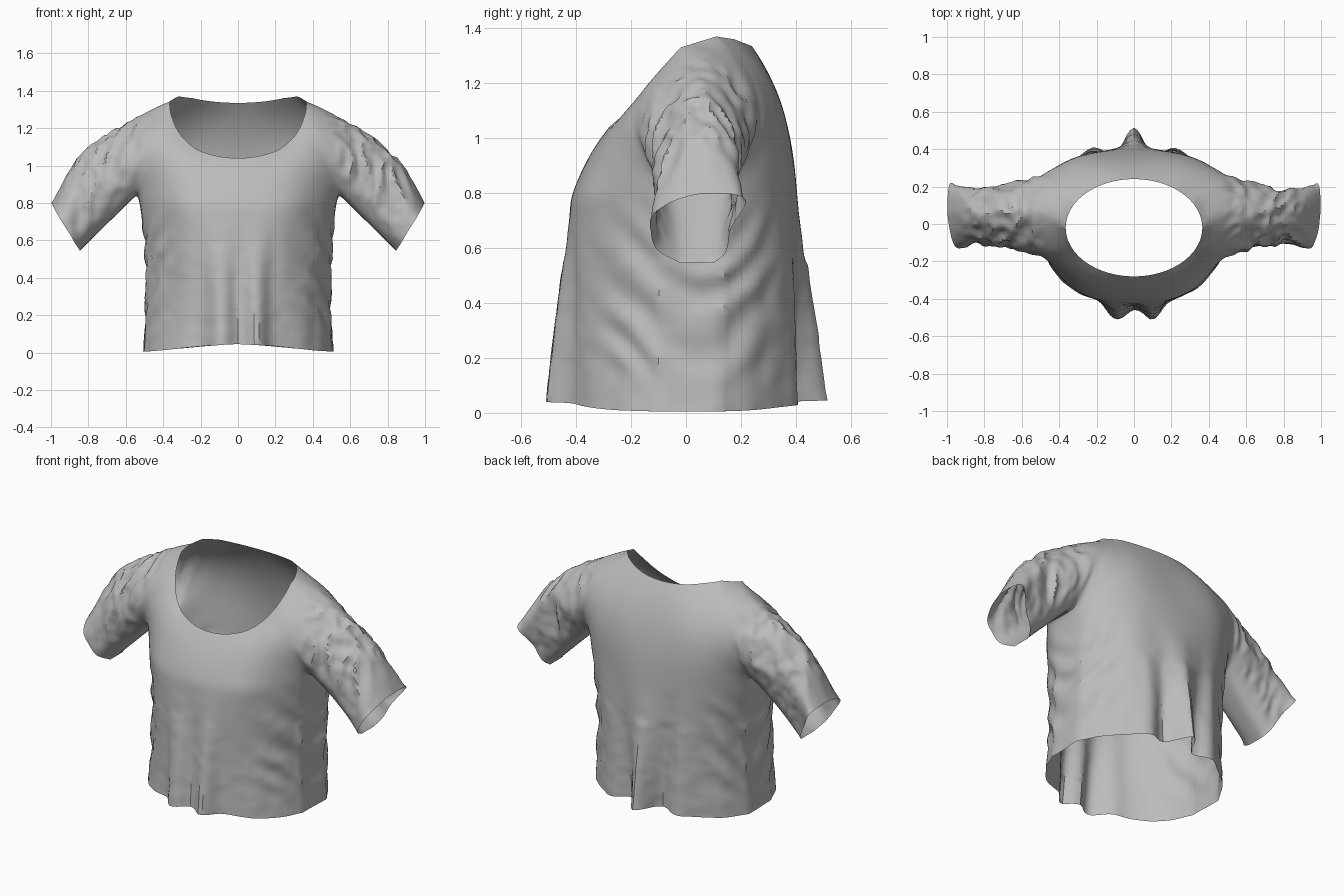
import bpy, bmesh, math
from mathutils import Vector, noise

if "Cube" in bpy.data.objects:
    bpy.data.objects.remove(bpy.data.objects["Cube"])

NF, NS, NB, NU = 28, 56, 28, 6          # columns: front, sleeve, back, underarm


def smooth(a, b, v):
    t = max(0.0, min(1.0, (v - a) / (b - a)))
    return t * t * (3 - 2 * t)


def ghost(a, b):
    # Mirror across the centre line, otherwise extend the curve straight
    return Vector((-b.x, b.y, b.z)) if a.x == 0 else 2 * a - b


def curve(keys, n):
    """Smooth curve through the keys, resampled to n + 1 even points."""
    k = [Vector(p) for p in keys]
    k = [ghost(k[0], k[1])] + k + [ghost(k[-1], k[-2])]
    pts = []
    for i in range(1, len(k) - 2):
        a, b, c, d = k[i - 1:i + 3]
        for s in range(30):
            t = s / 30
            pts.append(0.5 * (2 * b + (c - a) * t + (2 * a - 5 * b + 4 * c - d) * t * t
                              + (3 * b - a - 3 * c + d) * t ** 3))
    pts.append(k[-2])
    length = [0.0]
    for p, q in zip(pts, pts[1:]):
        length.append(length[-1] + (q - p).length)
    out, j = [], 0
    for i in range(n + 1):
        target = length[-1] * i / n
        while j < len(pts) - 2 and length[j + 1] < target:
            j += 1
        t = (target - length[j]) / max(length[j + 1] - length[j], 1e-9)
        out.append(pts[j].lerp(pts[j + 1], min(t, 1)))
    return out


def bridge(a, b):
    return [a.lerp(b, i / NU) for i in range(NU + 1)]


def ring(front, sleeve, back):
    return [curve(front, NF), curve(sleeve, NS), curve(back, NB)]


# Neckline: an ellipse from above, scooped at the front
def neck_point(deg):
    s, c = math.sin(math.radians(deg)), math.cos(math.radians(deg))
    table = [(-1, 1.04), (-.8, 1.085), (-.57, 1.155), (-.28, 1.25),
             (0, 1.33), (.5, 1.37), (.75, 1.36), (1, 1.335)]
    for (a, za), (b, zb) in zip(table, table[1:]):
        if s <= b + 1e-6:
            z = za + (zb - za) * (s - a) / (b - a)
            break
    return Vector((0 if abs(deg) == 90 else .365 * c, -.02 + .26 * s, z))


neck = [[neck_point(a + (b - a) * i / n) for i in range(n + 1)]
        for a, b, n in ((-90, -35, NF), (-35, 35, NS), (35, 90, NB))]

# Halfway ring of the yoke
rf, rb = (.435, -.215, 1.03), (.44, .29, 1.10)
middle = ring([(0, -.36, .92), (.25, -.325, .945), rf],
              [rf, (.46, -.13, 1.18), (.49, .05, 1.285), (.465, .21, 1.225), rb],
              [rb, (.25, .35, 1.1), (0, .355, 1.1)])

# Chest line and armhole, meeting at the underarm
uf, ub = (.535, -.09, .85), (.535, .15, .85)
outer = ring([(0, -.42, .78), (.27, -.38, .79), (.43, -.24, .81), uf],
             [uf, (.565, -.155, .97), (.59, -.11, 1.11), (.62, .05, 1.215),
              (.6, .19, 1.13), (.575, .245, .99), ub],
             [ub, (.44, .275, .82), (.27, .37, .8), (0, .405, .79)])

# Cuff
cf, cb = (.845, -.02, .545), (.845, .10, .545)
cuff = curve([cf, (.875, -.10, .59), (.91, -.125, .65), (.96, -.115, .73), (.995, .04, .795),
              (.985, .215, .78), (.92, .17, .68), (.87, .145, .585), cb], NS)

# Hem with its folds
hf, hb = (.505, -.10, .005), (.505, .12, .005)
hem_front = curve([(0, -.46, .045), (.10, -.51, .04), (.19, -.42, .035),
                   (.33, -.35, .02), (.43, -.25, .01), hf], NF)
hem_back = curve([hb, (.435, .24, .01), (.33, .335, .02), (.22, .41, .03),
                  (.10, .375, .04), (0, .515, .045)], NB)

bm = bmesh.new()


def grid(rows):
    """Quads for one half and its mirror image."""
    for side in (1, -1):
        vs = [[bm.verts.new((p.x * side, p.y, p.z)) for p in r] for r in rows]
        for r, q in zip(vs, vs[1:]):
            for i in range(len(r) - 1):
                f = (r[i], r[i + 1], q[i + 1], q[i])
                bm.faces.new(f if side == 1 else f[::-1])


# Yoke: neck to chest and armholes
for a, b, c in zip(neck, middle, outer):
    rows = []
    for i in range(21):
        t = i / 20
        rows.append([p * (2 * (t - .5) * (t - 1)) + q * (4 * t * (1 - t)) + r * (2 * t * (t - .5))
                     for p, q, r in zip(a, b, c)])
    grid(rows)

# Sleeve: armhole to cuff, rounded along the top and narrower halfway
arm = outer[1] + bridge(Vector(ub), Vector(uf))[1:]
end = cuff + bridge(Vector(cb), Vector(cf))[1:]
rows = []
for i in range(37):
    t = i / 36
    row = []
    for j, (p, q) in enumerate(zip(arm, end)):
        top = math.sin(math.pi * min(j / NS, 1)) ** 2
        v = p.lerp(q, t) + Vector((.035, 0, .045)) * top * math.sin(math.pi * t)
        v.y = .04 + (v.y - .04) * (1 - .14 * math.sin(math.pi * t))
        row.append(v)
    rows.append(row)
grid(rows)

# Body: chest to hem, slightly waisted
chest = outer[0] + bridge(Vector(uf), Vector(ub))[1:-1] + outer[2]
hem = hem_front + bridge(Vector(hf), Vector(hb))[1:-1] + hem_back
rows = []
for i in range(45):
    t = i / 44
    row = []
    for p, q in zip(chest, hem):
        v = p.lerp(q, t)
        v.x *= 1 - .06 * math.sin(math.pi * t)
        row.append(v)
    rows.append(row)
grid(rows)

# Join the parts and relax the joins
bmesh.ops.remove_doubles(bm, verts=bm.verts, dist=1e-5)
inner = [v for v in bm.verts if not v.is_boundary and v.co.z > .55]
for _ in range(10):
    bmesh.ops.smooth_vert(bm, verts=inner, factor=.5, use_axis_x=True, use_axis_y=True, use_axis_z=True)
bmesh.ops.recalc_face_normals(bm, faces=bm.faces)
mid = Vector((0, 0, .6))
if sum(f.normal.dot(f.calc_center_median() - mid) for f in bm.faces) < 0:
    bmesh.ops.reverse_faces(bm, faces=bm.faces)
bm.normal_update()


# Cloth wrinkles: creased sleeves, swags at the sides, hanging folds
def wrinkle(p):
    ax = abs(p.x)
    sleeve = smooth(.44, .62, ax) * smooth(1.42, 1.56, ax + p.z) * (1 - .85 * smooth(.82, .95, ax))
    crease = .4 - 2 * abs(noise.noise(Vector((p.x * 13, p.y * 13, p.z * 4))))
    d = sleeve * (.02 * crease + .007 * noise.noise(p * 22))
    body = (1 - smooth(.5, .85, p.z)) * (1 - smooth(.5, .56, ax))
    flank = smooth(.3, .45, ax) * smooth(.05, .25, p.z)
    c = p.z - 1.6 * math.hypot(p.y - .03, .15) + .12 * noise.noise(p * 3.5)
    d += .009 * body * flank * math.sin(c * 2 * math.pi / .21)
    d += .009 * body * noise.noise(Vector((p.x * 11, p.y * 4, p.z * 1.6)))
    return d + .003 * body * noise.noise(p * 16)


moves = [(v, v.normal * wrinkle(v.co)) for v in bm.verts]
for v, m in moves:
    v.co += m
    v.co.z = max(v.co.z, 0)

mesh = bpy.data.meshes.new("shirt")
bm.to_mesh(mesh)
bm.free()
shirt = bpy.data.objects.new("shirt", mesh)
bpy.context.collection.objects.link(shirt)

grey = bpy.data.materials.new("grey cloth")
grey.diffuse_color = (.5, .5, .5, 1)
grey.use_nodes = True
grey.node_tree.nodes["Principled BSDF"].inputs["Base Color"].default_value = grey.diffuse_color
mesh.materials.append(grey)

bpy.context.view_layer.objects.active = shirt
shirt.select_set(True)
bpy.ops.object.shade_smooth_by_angle(angle=math.radians(35))
